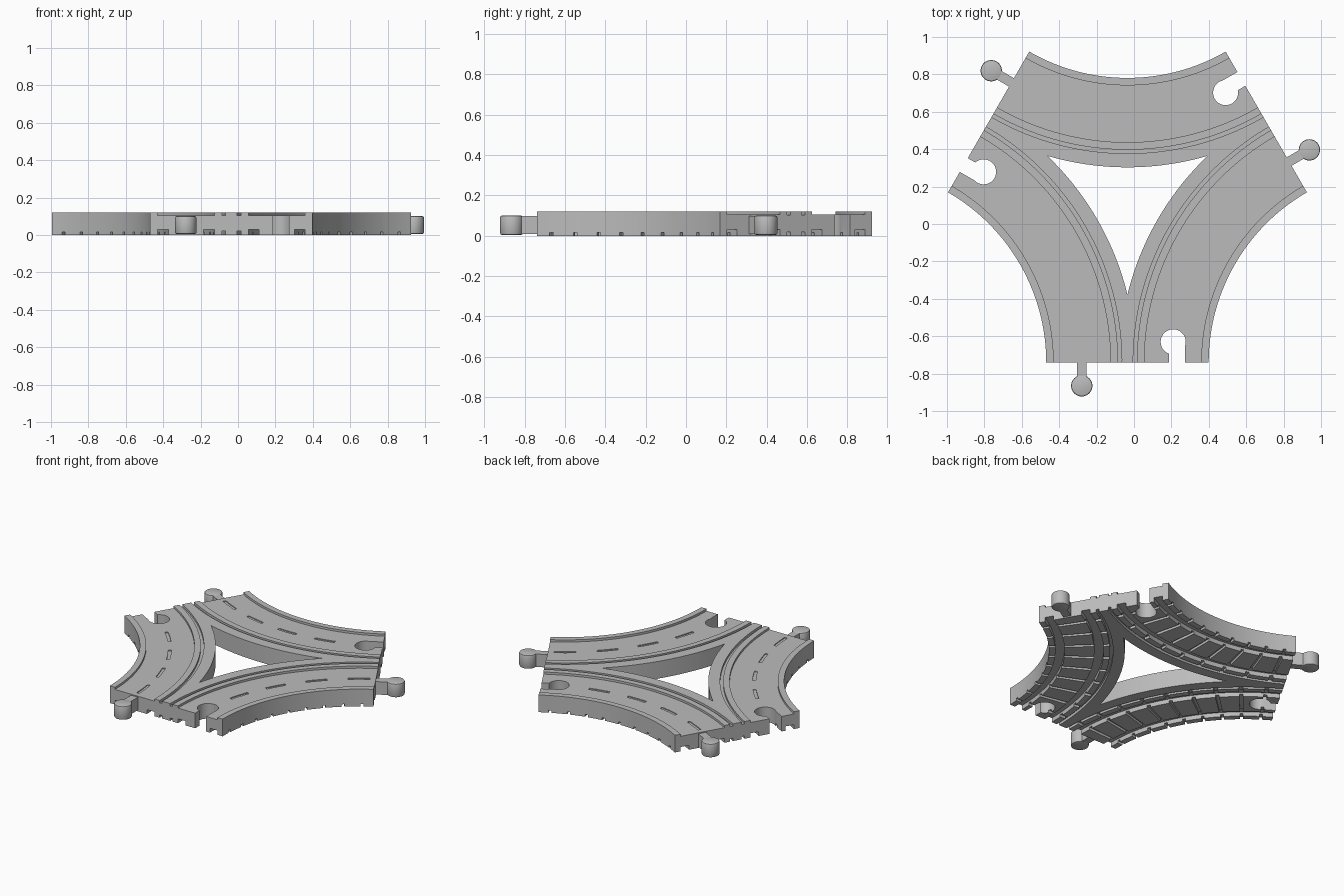
import bpy, bmesh
from math import radians, cos, sin, pi, atan2, sqrt
from mathutils import Matrix, Vector

cube = bpy.data.objects.get("Cube")
if cube:
    bpy.data.objects.remove(cube, do_unlink=True)

END = 0.857                       # middle to each track end
CX, CY = -END * sqrt(3), -END     # centre of the first curve
R_OUT, R_IN, R_MID = 1.05, 1.528, 1.24
HEIGHT, ROAD_Z = 0.12, 0.105
OFFSET = Vector((-0.035, 0.117, 0))

grey = bpy.data.materials.new("plain grey")
grey.use_nodes = True
grey.diffuse_color = (0.5, 0.5, 0.5, 1)
grey.node_tree.nodes["Principled BSDF"].inputs["Base Color"].default_value = (0.5, 0.5, 0.5, 1)


def arc(r, a0, a1, n):
    return [(CX + r * cos(radians(a0 + (a1 - a0) * i / n)),
             CY + r * sin(radians(a0 + (a1 - a0) * i / n))) for i in range(n + 1)]


def strip(r0, r1, a0=-3, a1=63, n=36):
    return arc(r0, a0, a1, n) + arc(r1, a0, a1, n)[::-1]


def disc(x, y, r, n=32):
    return [(x + r * cos(2 * pi * i / n), y + r * sin(2 * pi * i / n)) for i in range(n)]


def box(x0, x1, y0, y1):
    return [(x0, y0), (x1, y0), (x1, y1), (x0, y1)]


def turn(pts, k):
    m = Matrix.Rotation(radians(-120 * k), 2)
    return [tuple(m @ Vector(p)) for p in pts]


def prisms(name, shapes):
    """Object made of upright prisms, each given as (outline, bottom, top)."""
    bm = bmesh.new()
    for pts, z0, z1 in shapes:
        low = [bm.verts.new((x, y, z0)) for x, y in pts]
        top = [bm.verts.new((x, y, z1)) for x, y in pts]
        bm.faces.new(low[::-1])
        bm.faces.new(top)
        for i in range(len(pts)):
            j = (i + 1) % len(pts)
            bm.faces.new((low[i], low[j], top[j], top[i]))
    bmesh.ops.recalc_face_normals(bm, faces=bm.faces)
    me = bpy.data.meshes.new(name)
    bm.to_mesh(me)
    bm.free()
    ob = bpy.data.objects.new(name, me)
    bpy.context.collection.objects.link(ob)
    me.materials.append(grey)
    return ob


def activate(ob):
    bpy.ops.object.select_all(action='DESELECT')
    ob.select_set(True)
    bpy.context.view_layer.objects.active = ob


def modify(ob, kind, **settings):
    activate(ob)
    mod = ob.modifiers.new(kind.title(), kind)
    for key, value in settings.items():
        setattr(mod, key, value)
    bpy.ops.object.modifier_apply(modifier=mod.name)


def cut(ob, shapes):
    """Cut the shapes, repeated for all three curves, out of the object."""
    cutter = prisms("cutter", [(turn(p, k), a, b) for k in range(3) for p, a, b in shapes])
    cutter.hide_render = True
    modify(ob, 'BOOLEAN', object=cutter, operation='DIFFERENCE', solver='EXACT')
    bpy.data.objects.remove(cutter, do_unlink=True)


# Three-way plate with concave outer edges
outline = [p for k in range(3) for p in turn(arc(R_OUT, 0, 60, 36), k)]
body = prisms("track_body", [(outline, 0, HEIGHT)])

# Three-sided opening in the middle
tip = atan2(sqrt(R_IN ** 2 - CX ** 2), -CX) * 180 / pi
hole = [p for k in range(3) for p in turn(arc(R_IN, tip, 60 - tip, 24)[:-1], k)]
opening = prisms("cutter", [(hole, -0.1, 0.3)])
modify(body, 'BOOLEAN', object=opening, operation='DIFFERENCE', solver='EXACT')
bpy.data.objects.remove(opening, do_unlink=True)

# Sunken road and thin edge groove on top, grooves below
rim_groove = strip(1.434, 1.454)
cut(body, [(strip(1.09, 1.394), ROAD_Z, 0.2), (rim_groove, 0.104, 0.2)])
cut(body, [(strip(1.09, 1.148), -0.1, 0.03), (strip(1.336, 1.394), -0.1, 0.03),
           (rim_groove, -0.1, 0.02)])

# Lane dashes
cut(body, [(strip(R_MID - 0.01, R_MID + 0.01, a - 3.2, a + 3.2, 4), ROAD_Z - 0.006, 0.2)
           for a in (5, 17.5, 30, 42.5)])

# Sleeper slots across the underside
cut(body, [(strip(1.0, 1.444, a - 0.5, a + 0.5, 1), -0.1, 0.017)
           for a in [30 + 6.5 * i for i in range(-4, 5)]])

# Connector sockets
SOCKET_X = -(CX + R_MID)
cut(body, [(disc(SOCKET_X, 0.11 - END, 0.067), -0.1, 0.3)])
cut(body, [(box(SOCKET_X - 0.021, SOCKET_X + 0.064, -1.0, 0.11 - END), -0.1, 0.3)])

# Connector pegs
parts = [body]
PEG_X = CX + R_MID
for k, end in enumerate(("front", "back_right", "back_left")):
    head = prisms(end + "_peg_head", [(turn(disc(PEG_X, -END - 0.125, 0.057), k), 0.005, 0.1)])
    modify(head, 'BEVEL', width=0.008, segments=2, limit_method='ANGLE', angle_limit=radians(50))
    stem = prisms(end + "_peg_stem", [(turn(box(PEG_X - 0.026, PEG_X + 0.026,
                                                 -END - 0.1, -END + 0.01), k), 0.008, 0.098)])
    parts += [head, stem]

for ob in parts:
    ob.location = OFFSET
    activate(ob)
    bpy.ops.object.shade_smooth_by_angle(angle=radians(30))
